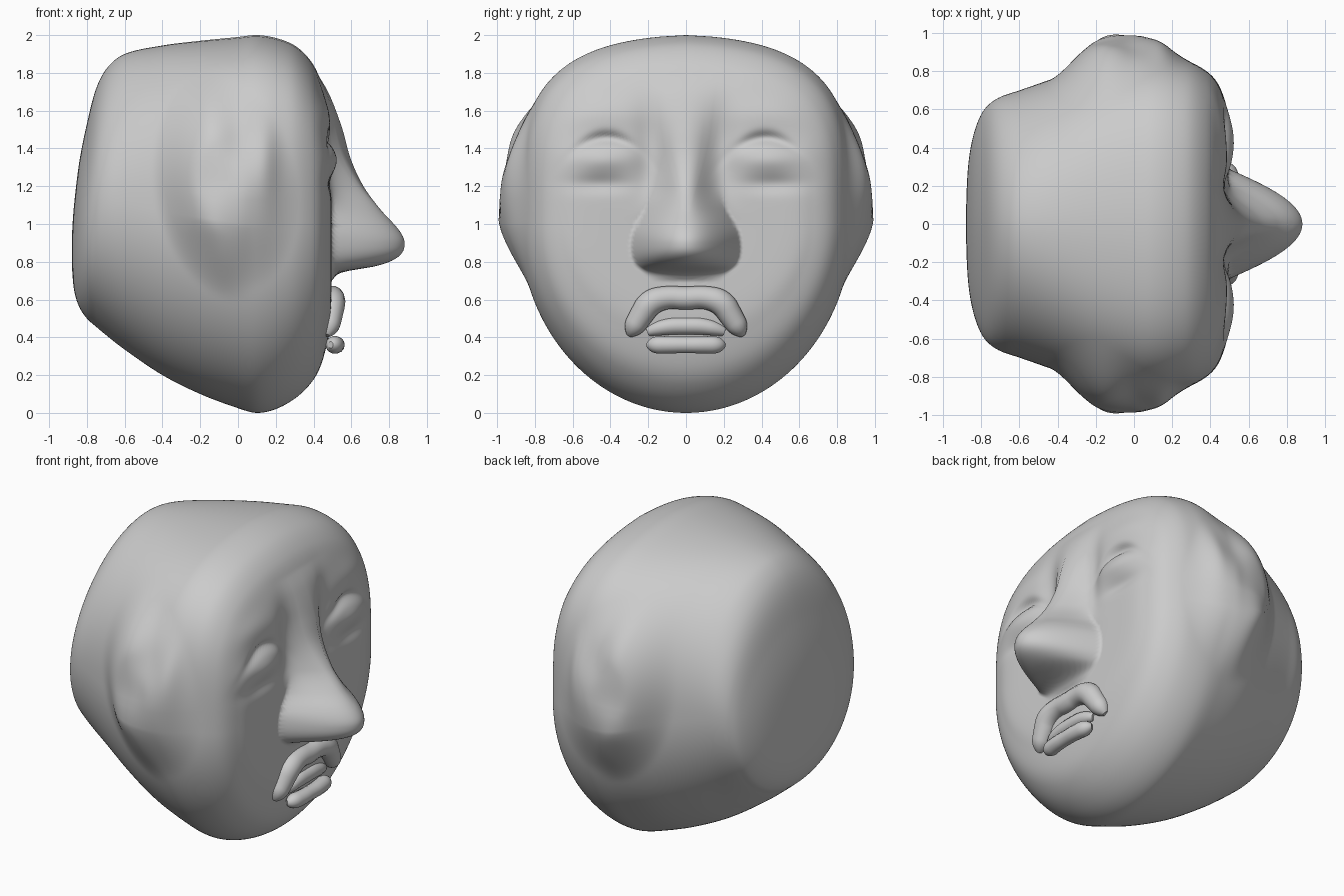
import bpy, bmesh, math
from math import sin, cos, pi, exp, copysign

if "Cube" in bpy.data.objects:
    bpy.data.objects.remove(bpy.data.objects["Cube"], do_unlink=True)

stone = bpy.data.materials.new("grey clay")
stone.use_nodes = True
GREY = (0.6, 0.6, 0.6, 1)
stone.diffuse_color = GREY
stone.node_tree.nodes["Principled BSDF"].inputs["Base Color"].default_value = GREY


def spline(keys, vals, v):
    """Smooth interpolation of vals over rising keys."""
    v = min(max(v, keys[0]), keys[-1])
    i = max(k for k in range(len(keys) - 1) if keys[k] <= v)

    def slope(k):
        a, b = max(k - 1, 0), min(k + 1, len(keys) - 1)
        return (vals[b] - vals[a]) / (keys[b] - keys[a])
    h = keys[i + 1] - keys[i]
    t = (v - keys[i]) / h
    return ((1 + 2 * t) * (1 - t) ** 2 * vals[i] + t * (1 - t) ** 2 * h * slope(i)
            + t * t * (3 - 2 * t) * vals[i + 1] + t * t * (t - 1) * h * slope(i + 1))


def step(a, b, v):
    t = min(max((v - a) / (b - a), 0), 1)
    return t * t * (3 - 2 * t)


def bump(u, v, cu, cv, ru, rv):
    return exp(-((u - cu) / ru) ** 2 - ((v - cv) / rv) ** 2)


# Head stations from back to face: x, half width, bottom z, top z
STATIONS = [
    (-.88, 0, .85, .85), (-.877, .17, .74, .98), (-.866, .33, .64, 1.12),
    (-.84, .47, .56, 1.33), (-.80, .575, .5, 1.53), (-.75, .635, .455, 1.72),
    (-.69, .67, .405, 1.83), (-.60, .70, .335, 1.9), (-.40, .77, .20, 1.945),
    (-.20, .84, .10, 1.97), (0, .875, .025, 1.99), (.10, .88, 0, 2),
    (.20, .87, .02, 1.985), (.30, .845, .075, 1.945), (.38, .80, .15, 1.87),
    (.43, .75, .23, 1.78), (.465, .68, .34, 1.67), (.49, .58, .47, 1.48),
    (.495, .4, .65, 1.3), (.49, 0, 1, 1)]

# Nose by height: ridge projection and half width
NOSE_Z = [.70, .745, .78, .83, .90, .97, 1.08, 1.2, 1.35, 1.5, 1.65, 1.78]
NOSE_H = [0, .06, .25, .36, .39, .36, .26, .17, .10, .065, .03, 0]
NOSE_W = [.18, .22, .26, .285, .29, .275, .215, .175, .15, .16, .22, .3]


def nose(y, z):
    u = abs(y) / spline(NOSE_Z, NOSE_W, z)
    full = max(1 - u * u, 0) ** 1.1
    k = step(1.0, 1.2, z)
    return spline(NOSE_Z, NOSE_H, z) * (full * (1 - k) + exp(-2.2 * u * u) * k)


def face_relief(y, z):
    a = abs(y)
    lid = z + 2.2 * (a - .42) ** 2                         # arched height
    d = nose(y, z)
    d -= .035 * bump(a, lid, .42, 1.455, .14, .032)        # brow crease
    d += .03 * bump(a, z, .44, 1.34, .16, .07)             # eyeball
    d -= .018 * bump(a, z, .46, 1.21, .16, .045)           # under eye
    d -= .03 * bump(a, z, .19, 1.38, .08, .26)             # beside nose
    d += .012 * bump(a, z, .42, 1.58, .22, .08)            # brow
    return d


def ear_relief(x, z):
    dx = x + .05 + .1 * (z - 1.2)
    r = math.hypot(dx / .31, (z - 1.2) / .47)
    front = step(-.1, .1, dx)
    rim = 1 - step(.5, 1.3, r)
    fade = 1 - step(.2, 1.2, r)                            # blends into the cheek
    d = .105 * (rim * (1 - front) + fade * front)
    d += .03 * bump(x, z, -.12, 1.05, .12, .12)            # lobe
    d -= .025 * bump(x, z, .0, 1.4, .09, .14)              # hollow
    d += .02 * bump(x, z, .15, 1.35, .06, .2)              # front fold
    return d


def new_object(name, mesh):
    mesh.materials.append(stone)
    ob = bpy.data.objects.new(name, mesh)
    bpy.context.collection.objects.link(ob)
    for p in mesh.polygons:
        p.use_smooth = True
    return ob


# Head: rings lofted along x, with relief for face and ears
SEG = 224
RINGS = 220
chord = [0]
for p, q in zip(STATIONS, STATIONS[1:]):
    chord.append(chord[-1] + math.dist(p, q))
cols = list(zip(*STATIONS))
bm = bmesh.new()
rings = []
for i in range(1, RINGS):
    v = chord[-1] * i / RINGS
    x0, w, lo, hi = (spline(chord, c, v) for c in cols)
    w = max(w, .002)
    on_face = step(.36, .46, x0)
    crown = 2.1 + 1.7 * step(-.8, .2, x0)                  # boxier toward the front
    ring = []
    for j in range(SEG):
        a = 2 * pi * j / SEG
        c, s = cos(a), sin(a)
        e = 2 / crown if s > 0 else 1
        y = w * copysign(abs(c) ** e, c)
        h = copysign(abs(s) ** e, s)
        z = (lo + hi) / 2 + (hi - lo) / 2 * h
        z -= .16 * abs(y) ** 1.5 * max(h, 0)               # sloping crown
        x = x0 + on_face * face_relief(y, z)
        side = step(.35, .7, abs(c))
        y += copysign(ear_relief(x0, z) * side * (1 - on_face), y)
        ring.append(bm.verts.new((x, y, z)))
    rings.append(ring)
for r, q in zip(rings, rings[1:]):
    for j in range(SEG):
        k = (j + 1) % SEG
        bm.faces.new((r[j], r[k], q[k], q[j]))
bm.faces.new(rings[0])
bm.faces.new(rings[-1])
bmesh.ops.recalc_face_normals(bm, faces=bm.faces)
mesh = bpy.data.meshes.new("head")
bm.to_mesh(mesh)
bm.free()
new_object("head", mesh)


# Lips: rounded tubes swept along the mouth, given as one half
def lip(name, half, radius):
    cu = bpy.data.curves.new(name, "CURVE")
    cu.dimensions = "3D"
    cu.bevel_depth = radius
    cu.bevel_resolution = 5
    cu.resolution_u = 8
    cu.use_fill_caps = True
    sp = cu.splines.new("NURBS")
    full = [(x, -y, z, r) for x, y, z, r in half] + half[-2::-1]
    sp.points.add(len(full) - 1)
    for pt, (x, y, z, r) in zip(sp.points, full):
        pt.co = (x, y, z, 1)
        pt.radius = r
    sp.use_endpoint_u = True
    sp.order_u = 3
    tmp = bpy.data.objects.new(name + "_path", cu)
    bpy.context.collection.objects.link(tmp)
    bpy.context.view_layer.update()
    mesh = bpy.data.meshes.new_from_object(
        tmp.evaluated_get(bpy.context.evaluated_depsgraph_get()))
    bpy.data.objects.remove(tmp, do_unlink=True)
    mesh.materials.clear()
    new_object(name, mesh)


lip("upper_lip", [(.47, .30, .41, .3), (.48, .285, .44, 1), (.49, .24, .51, 1.15),
                  (.50, .19, .59, 1.3), (.50, .09, .615, 1.1),
                  (.50, 0, .605, 1.15)], .055)
lip("lower_lip", [(.49, .2, .36, .4), (.505, .18, .36, 1.1), (.52, .08, .36, 1.05),
                  (.52, 0, .36, 1)], .044)
lip("inner_lip", [(.47, .2, .43, .6), (.48, .16, .445, .9), (.48, .08, .46, 1.1),
                  (.48, 0, .46, 1.1)], .042)
